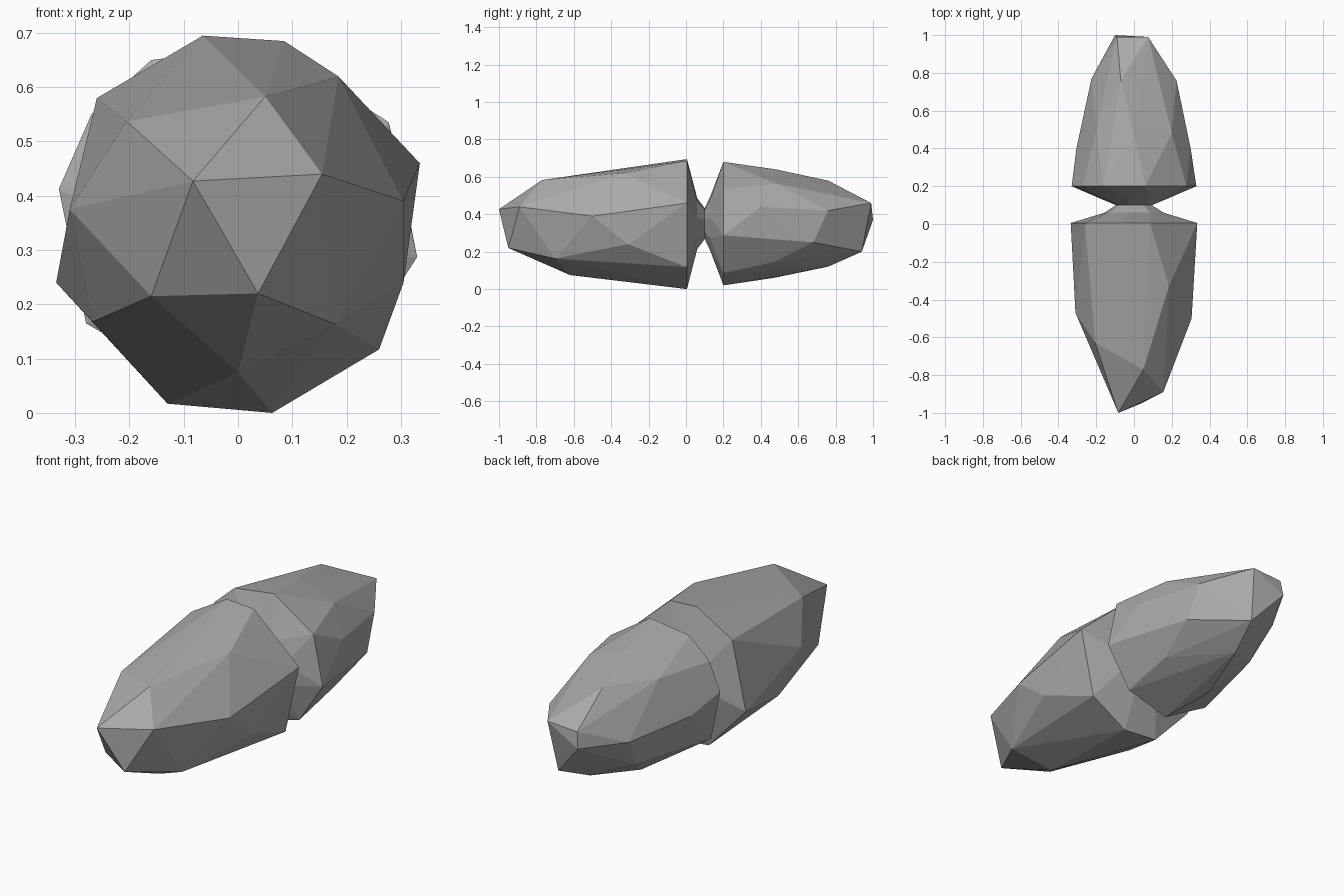
import bpy
import bmesh
from math import cos, sin, tau

cube = bpy.data.objects.get("Cube")
if cube:
    bpy.data.objects.remove(cube, do_unlink=True)

# One plain stone grey
stone = bpy.data.materials.new("stone grey")
stone.use_nodes = True
grey = (0.4, 0.4, 0.4, 1)
stone.diffuse_color = grey
stone.node_tree.nodes["Principled BSDF"].inputs["Base Color"].default_value = grey


def rim(y, outline):
    """Place an (x, z) outline at depth y."""
    return [(x, y, z) for x, z in outline]


def waist_ring(y, radius, sides=8):
    """Slightly wide oval ring around the joint between the two lobes."""
    angles = [tau * (i + 0.3) / sides for i in range(sides)]
    return [(1.15 * radius * cos(a), y, 0.35 + radius * sin(a)) for a in angles]


def faceted_rock(name, points):
    """Wrap the corner points in a closed, flat-faced shell."""
    bm = bmesh.new()
    corners = [bm.verts.new(p) for p in points]
    hull = bmesh.ops.convex_hull(bm, input=corners)
    loose = set(hull["geom_interior"]) | set(hull["geom_unused"])
    loose_verts = [v for v in loose if isinstance(v, bmesh.types.BMVert)]
    bmesh.ops.delete(bm, geom=loose_verts, context="VERTS")
    bmesh.ops.recalc_face_normals(bm, faces=bm.faces)
    mesh = bpy.data.meshes.new(name)
    bm.to_mesh(mesh)
    bm.free()
    mesh.materials.append(stone)
    rock = bpy.data.objects.new(name, mesh)
    bpy.context.collection.objects.link(rock)
    return rock


# Rings of the pinched joint
front_ring = waist_ring(0.06, 0.14)
narrow_ring = waist_ring(0.1, 0.085)
back_ring = waist_ring(0.13, 0.15)

# Front lobe: widest rim, shoulder corners, then the nose
front_rim = rim(0.005, [(-0.065, 0.695), (0.085, 0.685), (0.335, 0.46), (0.26, 0.117),
                        (0.063, 0), (-0.13, 0.017), (-0.335, 0.24), (-0.26, 0.58)])
front_shoulder = [(0.185, -0.33, 0.62), (0.305, -0.5, 0.39), (0.305, -0.31, 0.24),
                  (-0.31, -0.47, 0.375), (-0.205, -0.63, 0.537), (-0.268, -0.35, 0.168),
                  (0, -0.62, 0.075), (0.18, -0.7, 0.163)]
front_nose = [(0.05, -0.77, 0.583), (-0.083, -1, 0.427), (0.155, -0.89, 0.44),
              (0.037, -0.95, 0.22), (-0.16, -0.82, 0.215)]
faceted_rock("front_lobe", front_rim + front_shoulder + front_nose + front_ring)

# Back lobe: widest rim, shoulder corners, then the tail
back_rim = rim(0.2, [(0.06, 0.68), (-0.16, 0.65), (-0.27, 0.55), (-0.33, 0.413),
                     (-0.28, 0.165), (-0.03, 0.02), (0.2, 0.085), (0.33, 0.287),
                     (0.278, 0.535)])
back_shoulder = [(0, 0.48, 0.64), (0.2, 0.48, 0.565), (0.3, 0.4, 0.44), (0.2, 0.47, 0.145),
                 (-0.08, 0.47, 0.06), (-0.305, 0.4, 0.36), (-0.2, 0.5, 0.56)]
back_tail = [(-0.07, 0.76, 0.58), (0.225, 0.76, 0.42), (0.24, 0.68, 0.25), (0, 0.76, 0.12),
             (-0.18, 0.65, 0.18), (-0.225, 0.77, 0.35), (0.075, 0.99, 0.46),
             (-0.1, 1, 0.37), (-0.09, 0.99, 0.45), (0.05, 0.94, 0.2)]
faceted_rock("back_lobe", back_rim + back_shoulder + back_tail + back_ring)

# Narrow neck joining the lobes
faceted_rock("front_neck", front_ring + narrow_ring)
faceted_rock("back_neck", narrow_ring + back_ring)
